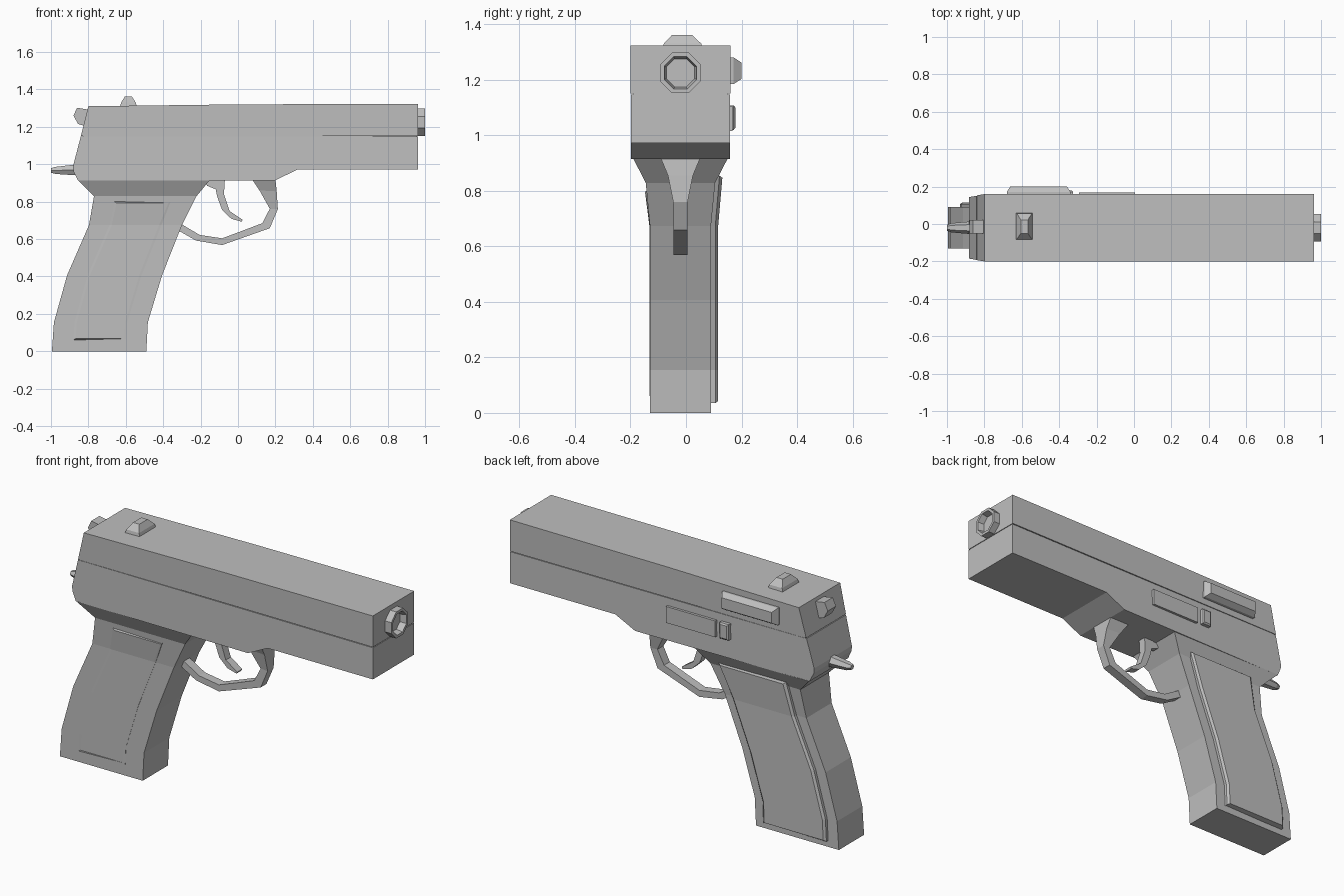
import bpy, bmesh, math

grey = bpy.data.materials.new("gunmetal grey")
grey.diffuse_color = (0.52, 0.52, 0.52, 1)
MID = -0.02  # y of the centre plane


def loft(name, rings, closed=False, caps=True):
    """Skin a list of vertex rings into one flat-shaded object."""
    bm = bmesh.new()
    vs = [[bm.verts.new(p) for p in r] for r in rings]
    n = len(rings[0])
    pairs = list(zip(vs, vs[1:])) + ([(vs[-1], vs[0])] if closed else [])
    for a, b in pairs:
        for i in range(n):
            j = (i + 1) % n
            bm.faces.new((a[i], a[j], b[j], b[i]))
    if caps and not closed:
        bm.faces.new(vs[0])
        bm.faces.new(vs[-1])
    bmesh.ops.recalc_face_normals(bm, faces=bm.faces)
    me = bpy.data.meshes.new(name)
    bm.to_mesh(me)
    bm.free()
    me.materials.append(grey)
    ob = bpy.data.objects.new(name, me)
    bpy.context.collection.objects.link(ob)
    return ob


def prism(name, profile, y0, y1, inset=lambda x, z: 0):
    """Extrude an x-z profile along y, with an optional inset per point."""
    return loft(name, [[(x, y0 + inset(x, z), z) for x, z in profile],
                       [(x, y1 - inset(x, z), z) for x, z in profile]])


def rect_xz(x0, x1, z0, z1, y, m=0.0):
    return [(x0 + m, y, z0 + m), (x1 - m, y, z0 + m), (x1 - m, y, z1 - m), (x0 + m, y, z1 - m)]


def rect_xy(x0, x1, y0, y1, z):
    return [(x0, y0, z), (x1, y0, z), (x1, y1, z), (x0, y1, z)]


def rear_taper(x, z):
    return max(0.0, min(0.014, (-0.80 - x) * 0.17))


# Slide and frame, split by a fine seam
prism("slide", [(-0.84, 1.151), (-0.80, 1.31), (0.0, 1.32), (0.962, 1.323), (0.962, 1.151)],
      -0.20, 0.16, rear_taper)
prism("seam_core", [(-0.83, 1.13), (-0.83, 1.17), (0.958, 1.17), (0.958, 1.13)], -0.19, 0.15)
prism("frame", [(-0.856, 0.914), (0.20, 0.914), (0.32, 0.973), (0.962, 0.973), (0.962, 1.147),
                (-0.841, 1.147), (-0.882, 0.99), (-0.88, 0.963)],
      -0.199, 0.158, rear_taper)

# Grip: back x, front x, y range and height of each section
GRIP = [(-0.995, -0.490, -0.13, 0.09, 0.0), (-0.984, -0.482, -0.13, 0.09, 0.155),
        (-0.914, -0.406, -0.13, 0.09, 0.406), (-0.797, -0.300, -0.13, 0.09, 0.674),
        (-0.770, -0.222, -0.145, 0.105, 0.829), (-0.856, -0.150, -0.19, 0.15, 0.916)]
loft("grip", [rect_xy(*s) for s in GRIP])


def grip_panel(name, y_in, raise_by, top, low, m):
    """Raised plate following the bend of the grip on its back or front side."""
    side = 1 if raise_by > 0 else -1
    sections = [(-0.990, -0.486, low)] + [(s[0], s[1], s[4]) for s in GRIP[1:4]] + [top]
    rings = []
    for k, (x0, x1, z) in enumerate(sections):
        y = y_in + (side * 0.015 if k == 4 else 0)
        b = 0.012
        end = (0 if 0 < k < 4 else 0.008) * (1 if k == 0 else -1)
        rings.append([(x0 + m, y - side * 0.03, z), (x0 + m, y + raise_by * 0.6, z),
                      (x0 + m + b, y + raise_by, z + end), (x1 - m - b, y + raise_by, z + end),
                      (x1 - m, y + raise_by * 0.6, z), (x1 - m, y - side * 0.03, z)])
    loft(name, rings)


grip_panel("back_grip_panel", 0.09, 0.026, (-0.755, -0.225, 0.855), 0.035, 0.06)
grip_panel("front_grip_panel", -0.13, -0.002, (-0.77, -0.25, 0.80), 0.06, 0.11)

# Trigger guard: outer and inner points with half width
GUARD = [((0.20, 0.92), (0.075, 0.92), 0.072), ((0.207, 0.855), (0.115, 0.86), 0.045),
         ((0.213, 0.76), (0.17, 0.762), 0.026), ((0.17, 0.658), (0.13, 0.685), 0.025),
         ((0.04, 0.612), (0.02, 0.643), 0.025), ((-0.085, 0.568), (-0.085, 0.604), 0.025),
         ((-0.225, 0.592), (-0.205, 0.622), 0.025), ((-0.33, 0.652), (-0.32, 0.69), 0.025)]
loft("trigger_guard", [[(o[0], MID - w, o[1]), (o[0], MID + w, o[1]),
                        (i[0], MID + w, i[1]), (i[0], MID - w, i[1])] for o, i, w in GUARD])

# Trigger and the small link behind it
prism("trigger", [(-0.13, 0.92), (-0.07, 0.92), (-0.075, 0.84), (-0.045, 0.75), (0.025, 0.703),
                  (0.02, 0.693), (-0.035, 0.708), (-0.085, 0.755), (-0.112, 0.83)],
      MID - 0.022, MID + 0.022)
prism("trigger_link", [(-0.18, 0.92), (-0.10, 0.92), (-0.105, 0.86), (-0.165, 0.885)],
      MID - 0.018, MID + 0.018)


# Octagonal muzzle with a recessed bore
def octagon(x, r):
    return [(x, MID + r * math.cos(math.radians(22.5 + 45 * i)),
             1.225 + r * math.sin(math.radians(22.5 + 45 * i))) for i in range(8)]


loft("muzzle", [octagon(0.95, 0.079), octagon(1.0, 0.079), octagon(1.0, 0.063),
                octagon(0.965, 0.055)])

# Rear sight, hammer and tang
loft("rear_sight", [rect_xy(-0.632, -0.54, -0.085, 0.06, 1.305),
                    rect_xy(-0.625, -0.547, -0.08, 0.055, 1.33),
                    rect_xy(-0.605, -0.567, -0.05, 0.022, 1.362)])
prism("hammer", [(-0.88, 1.26), (-0.86, 1.302), (-0.79, 1.29), (-0.80, 1.20), (-0.855, 1.215)],
      -0.05, 0.022)
loft("tang", [[(x, MID + w * math.cos(math.pi * i / 3), z + h * math.sin(math.pi * i / 3))
               for i in range(6)]
              for x, z, w, h in [(-0.86, 0.97, 0.035, 0.034), (-0.975, 0.967, 0.025, 0.022),
                                 (-1.0, 0.967, 0.016, 0.014)]])

# Controls on the back side
loft("safety_lever", [rect_xz(-0.68, -0.34, 1.185, 1.28, 0.15),
                      rect_xz(-0.68, -0.34, 1.185, 1.28, 0.172),
                      rect_xz(-0.68, -0.34, 1.185, 1.28, 0.20, 0.018)])
loft("side_plate", [rect_xz(-0.295, 0.005, 1.015, 1.105, 0.15),
                    rect_xz(-0.295, 0.005, 1.015, 1.105, 0.168)])
loft("release_button", [rect_xz(-0.38, -0.325, 1.02, 1.108, 0.15),
                        rect_xz(-0.38, -0.325, 1.02, 1.108, 0.172),
                        rect_xz(-0.38, -0.325, 1.02, 1.108, 0.178, 0.008)])
